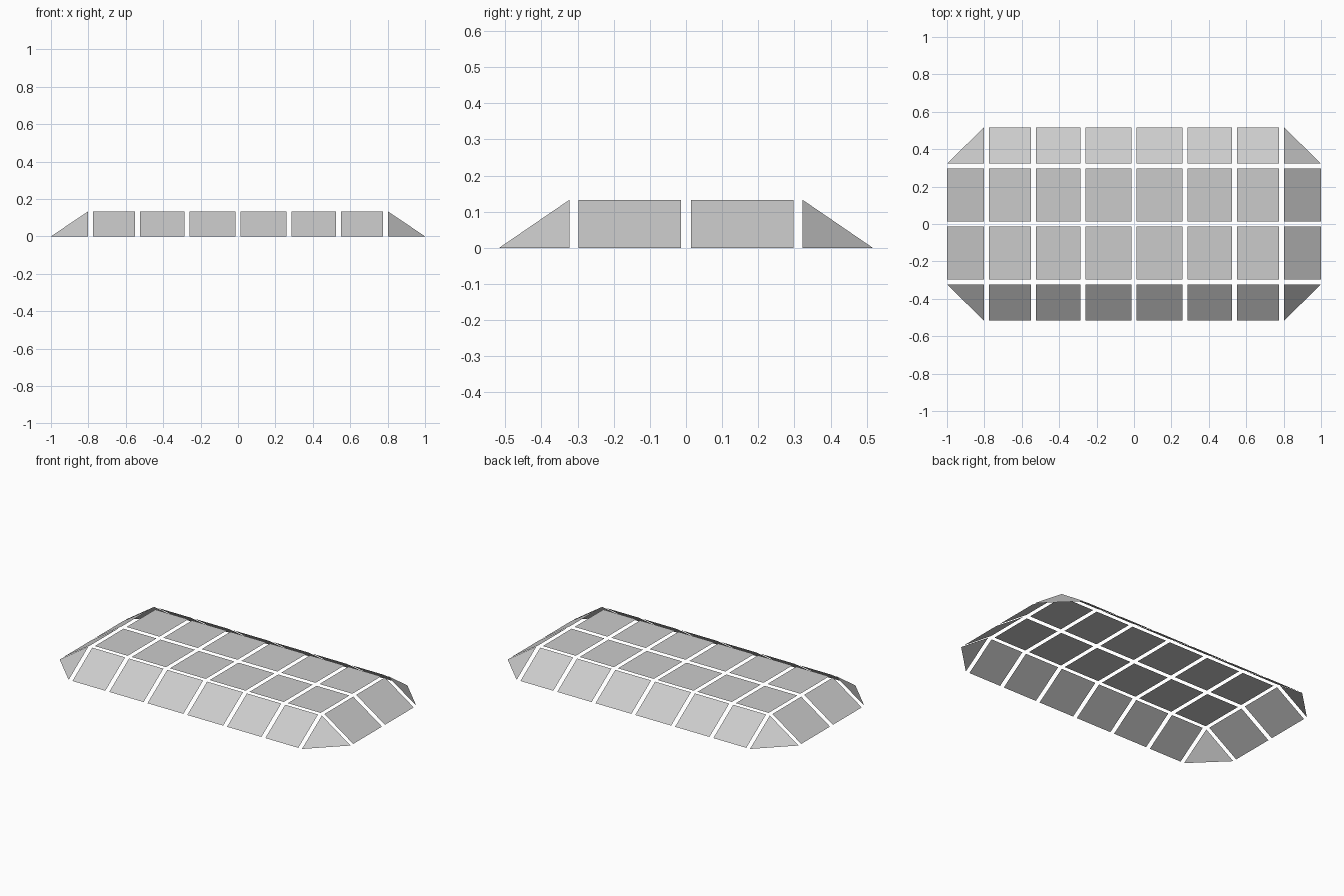
import bpy, bmesh

if "Cube" in bpy.data.objects:
    bpy.data.objects.remove(bpy.data.objects["Cube"])

# One quarter of a glazed canopy, mirrored in x and y
COLS = [(0.0135, 0.26), (0.287, 0.523), (0.55, 0.776)]   # pane spans along x
ROWS = [(0.0145, 0.297)]                                # pane spans along y
X_SLOPE = (0.802, 1.0)                                  # end slope, inner to outer
Y_SLOPE = (0.3225, 0.517)                               # side slope, inner to outer
TOP = 0.133


def height(x, y):
    """Flat roof height, falling to zero at the outer rims."""
    fx = max(0, (x - X_SLOPE[0]) / (X_SLOPE[1] - X_SLOPE[0]))
    fy = max(0, (y - Y_SLOPE[0]) / (Y_SLOPE[1] - Y_SLOPE[0]))
    return TOP * (1 - max(fx, fy))


def panes(name, outlines):
    bm = bmesh.new()
    for outline in outlines:
        bm.faces.new([bm.verts.new((x, y, height(x, y))) for x, y in outline])
    mesh = bpy.data.meshes.new(name)
    bm.to_mesh(mesh)
    bm.free()
    obj = bpy.data.objects.new(name, mesh)
    bpy.context.collection.objects.link(obj)
    mirror = obj.modifiers.new("Mirror", 'MIRROR')
    mirror.use_axis = (True, True, False)
    mirror.use_mirror_merge = False
    return obj


def rect(xs, ys):
    return [(xs[0], ys[0]), (xs[1], ys[0]), (xs[1], ys[1]), (xs[0], ys[1])]


# Flat roof panes
panes("roof_panes", [rect(c, r) for c in COLS for r in ROWS])
# Sloping panes along the long sides
panes("side_panes", [rect(c, Y_SLOPE) for c in COLS])
# Sloping panes at the short ends
panes("end_panes", [rect(X_SLOPE, r) for r in ROWS])
# Triangular corner panes
panes("corner_panes", [[(X_SLOPE[0], Y_SLOPE[0]), (X_SLOPE[1], Y_SLOPE[0]),
                        (X_SLOPE[0], Y_SLOPE[1])]])
